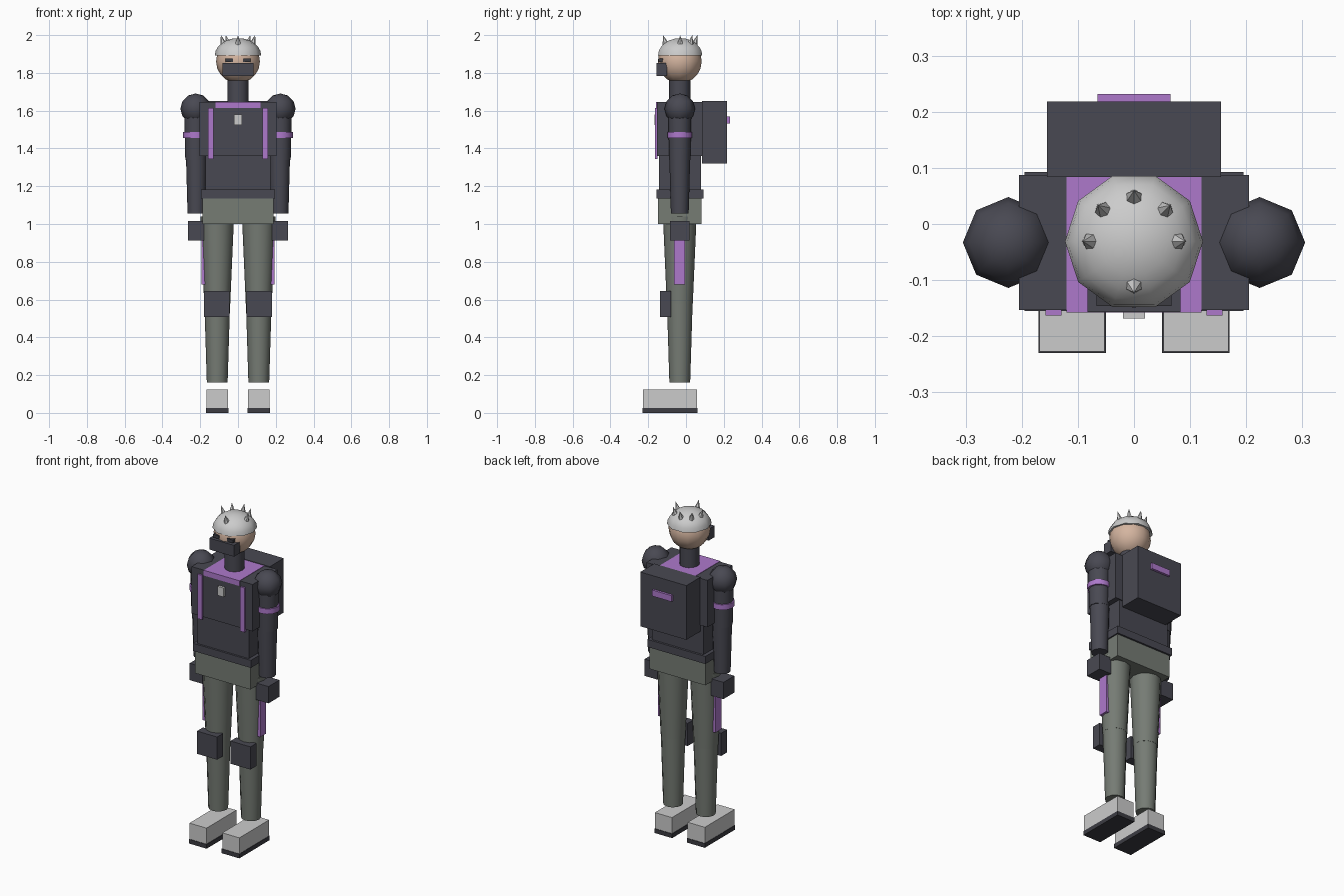
import bpy
import bmesh
import math
from mathutils import Vector

cube = bpy.data.objects.get("Cube")
if cube:
    bpy.data.objects.remove(cube, do_unlink=True)


def material(name, rgb):
    m = bpy.data.materials.new(name)
    m.use_nodes = True
    m.diffuse_color = (*rgb, 1)
    m.node_tree.nodes["Principled BSDF"].inputs["Base Color"].default_value = (*rgb, 1)
    return m


CHARCOAL = material("charcoal fabric", (0.066, 0.066, 0.085))
BLACK = material("black rubber", (0.045, 0.045, 0.055))
OLIVE = material("grey green trousers", (0.18, 0.2, 0.175))
PURPLE = material("purple trim", (0.42, 0.19, 0.6))
LIGHT = material("light grey", (0.6, 0.6, 0.6))
SKIN = material("skin", (0.66, 0.46, 0.35))
MID_Y = -0.033


def finish(name, bm, mat, smooth=False):
    bmesh.ops.recalc_face_normals(bm, faces=bm.faces)
    mesh = bpy.data.meshes.new(name)
    bm.to_mesh(mesh)
    bm.free()
    mesh.materials.append(mat)
    ob = bpy.data.objects.new(name, mesh)
    bpy.context.collection.objects.link(ob)
    if smooth:
        bpy.ops.object.select_all(action="DESELECT")
        ob.select_set(True)
        bpy.context.view_layer.objects.active = ob
        bpy.ops.object.shade_smooth_by_angle(angle=math.radians(50))
    return ob


def box(name, x, y, z, mat):
    """Box from (min, max) ranges on each axis."""
    bm = bmesh.new()
    bmesh.ops.create_cube(bm, size=1)
    for v in bm.verts:
        v.co = Vector(r[0] if c < 0 else r[1] for c, r in zip(v.co, (x, y, z)))
    return finish(name, bm, mat)


def lathe(name, centre, profile, sides, mat):
    """Revolve (radius, height) points about a vertical axis; radius 0 makes a pole."""
    bm = bmesh.new()
    rings = []
    for r, z in profile:
        count = sides if r > 0 else 1
        angles = [math.tau * i / sides for i in range(count)]
        rings.append([bm.verts.new((centre[0] + r * math.cos(a),
                                    centre[1] + r * math.sin(a), z)) for a in angles])
    for low, high in zip(rings, rings[1:]):
        for i in range(sides):
            j = (i + 1) % sides
            corners = [low[i % len(low)], low[j % len(low)],
                       high[j % len(high)], high[i % len(high)]]
            bm.faces.new(list(dict.fromkeys(corners)))
    for ring in (rings[0], rings[-1]):
        if len(ring) > 1:
            bm.faces.new(ring)
    return finish(name, bm, mat, True)


def arc(radius, height, z, start, steps):
    """Elliptical profile from a start angle up to the top pole."""
    pts = []
    for i in range(steps + 1):
        a = start + (math.pi / 2 - start) * i / steps
        r = radius * math.cos(a)
        pts.append((r if r > 1e-5 else 0, z + height * math.sin(a)))
    return pts


# Limbs, shoes and side trim, built for each side
for side, s in (("left", 1), ("right", -1)):
    def sided(name, x, y, z, mat):
        box(f"{side}_{name}", sorted((s * x[0], s * x[1])), y, z, mat)

    def limb(name, x, profile, mat, sides=12):
        lathe(f"{side}_{name}", (s * x, MID_Y), profile, sides, mat)

    sided("sole", (0.05, 0.17), (-0.23, 0.062), (0, 0.026), BLACK)
    sided("shoe", (0.053, 0.168), (-0.227, 0.059), (0.026, 0.123), LIGHT)
    limb("shin", 0.11, [(0.055, 0.16), (0.068, 0.58)], OLIVE)
    limb("thigh", 0.11, [(0.069, 0.58), (0.089, 1.04)], OLIVE)
    sided("knee_pad", (0.045, 0.18), (-0.137, -0.08), (0.507, 0.645), CHARCOAL)
    sided("thigh_stripe", (0.172, 0.194), (-0.063, -0.006), (0.68, 0.94), PURPLE)
    limb("forearm", 0.22, [(0.047, 1.055), (0.055, 1.34)], CHARCOAL)
    limb("upper_arm", 0.223, [(0.056, 1.34), (0.062, 1.61)], CHARCOAL)
    limb("shoulder", 0.224, arc(0.081, 0.081, 1.61, -math.pi / 2, 6), CHARCOAL, 8)
    limb("arm_band", 0.224, [(0.066, 1.454), (0.066, 1.486)], PURPLE)
    sided("hand", (0.18, 0.265), (-0.086, 0.019), (0.913, 1.015), CHARCOAL)
    sided("chest_strap", (0.129, 0.158), (-0.163, -0.15), (1.345, 1.615), PURPLE)
    sided("eye", (0.027, 0.067), (-0.146, -0.12), (1.857, 1.876), BLACK)

# Torso
box("hips", (-0.187, 0.187), (-0.148, 0.082), (1.0, 1.136), OLIVE)
box("belt", (-0.195, 0.195), (-0.155, 0.093), (1.136, 1.182), CHARCOAL)
box("torso", (-0.173, 0.173), (-0.143, 0.08), (1.182, 1.6), CHARCOAL)
box("vest", (-0.205, 0.205), (-0.153, 0.087), (1.36, 1.645), CHARCOAL)
box("collar", (-0.12, 0.12), (-0.158, 0.084), (1.615, 1.647), PURPLE)
box("chest_badge", (-0.02, 0.02), (-0.168, -0.15), (1.525, 1.58), LIGHT)

# Backpack
box("backpack", (-0.155, 0.155), (0.084, 0.218), (1.32, 1.65), CHARCOAL)
box("backpack_tag", (-0.065, 0.065), (0.215, 0.232), (1.533, 1.57), PURPLE)

# Head
lathe("neck", (0, MID_Y), [(0.056, 1.6), (0.056, 1.77)], 12, CHARCOAL)
lathe("head", (0, MID_Y), arc(0.116, 0.116, 1.861, -math.pi / 2, 10), 12, SKIN)
box("face_mask", (-0.083, 0.083), (-0.157, -0.1), (1.783, 1.852), CHARCOAL)
lathe("cap", (0, -0.031), arc(0.123, 0.092, 1.892, 0, 6), 10, LIGHT)

# Spikes around the cap, leaning slightly outward
for n, degrees in enumerate((0, 45, 90, 135, 180, 270)):
    a = math.radians(degrees)
    out = Vector((math.cos(a), math.sin(a), 0))
    base = out * 0.073 + Vector((0, -0.031, 1.942))
    tip = out * 0.091 + Vector((0, -0.031, 2.0))
    axis = tip - base
    bm = bmesh.new()
    bmesh.ops.create_cone(bm, cap_ends=True, segments=6, radius1=0.021, radius2=0,
                          depth=axis.length)
    turn = axis.to_track_quat("Z", "Y").to_matrix().to_4x4()
    bmesh.ops.transform(bm, matrix=turn, verts=bm.verts)
    bmesh.ops.translate(bm, vec=(base + tip) / 2, verts=bm.verts)
    finish(f"cap_spike_{n + 1}", bm, LIGHT)
